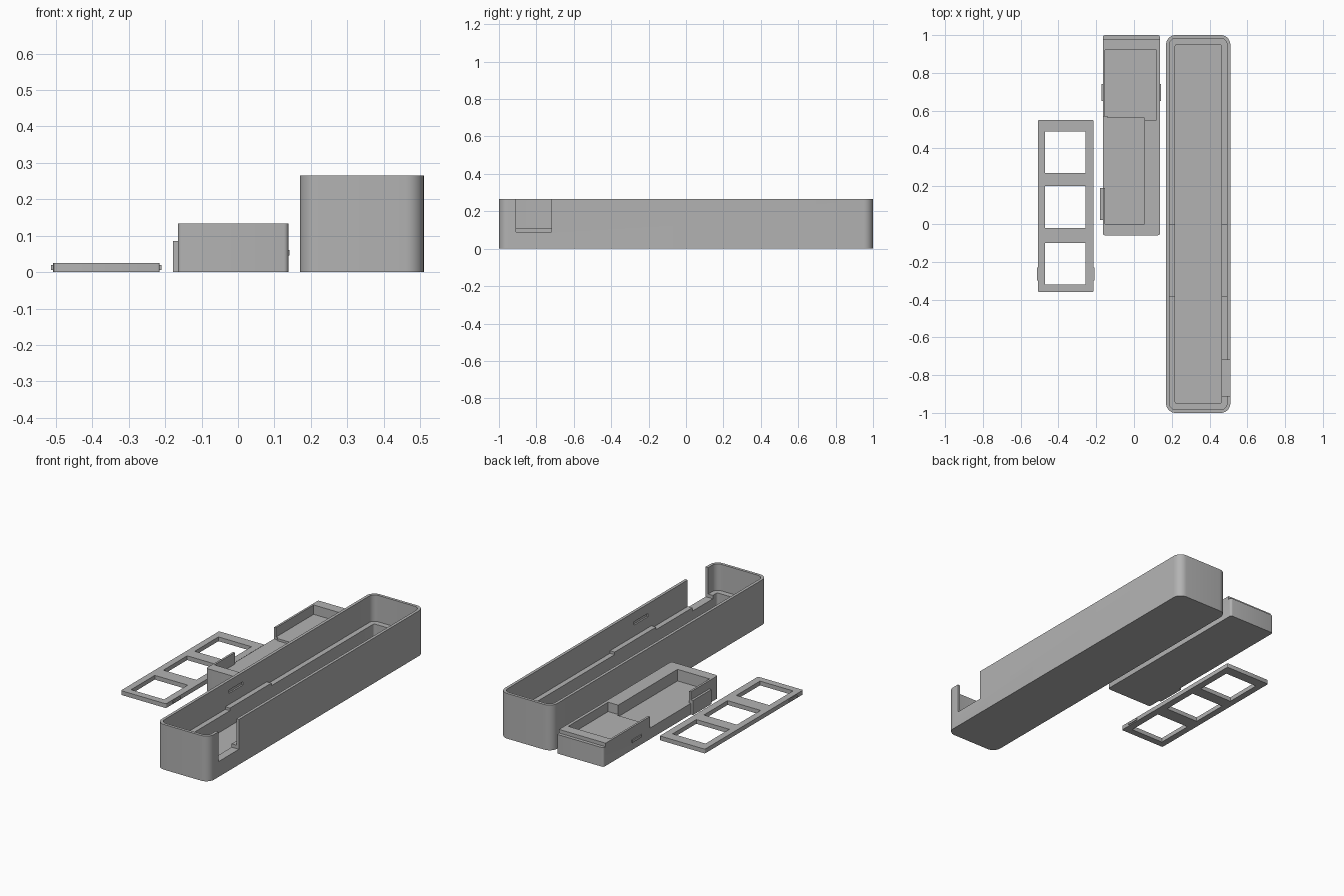
import bpy, bmesh, math

if "Cube" in bpy.data.objects:
    bpy.data.objects.remove(bpy.data.objects["Cube"])

grey = bpy.data.materials.new("grey_plastic")
grey.diffuse_color = (0.45, 0.45, 0.45, 1)
grey.use_nodes = True
grey.node_tree.nodes["Principled BSDF"].inputs["Base Color"].default_value = grey.diffuse_color


def block(name, x0, x1, y0, y1, z0, z1, r=0.0, seg=8):
    """Upright block with optionally rounded vertical corners."""
    pts = []
    if r > 0:
        corners = [(x1 - r, y1 - r), (x0 + r, y1 - r), (x0 + r, y0 + r), (x1 - r, y0 + r)]
        for q, (cx, cy) in enumerate(corners):
            for i in range(seg + 1):
                a = math.pi / 2 * (q + i / seg)
                pts.append((cx + r * math.cos(a), cy + r * math.sin(a)))
    else:
        pts = [(x1, y1), (x0, y1), (x0, y0), (x1, y0)]
    bm = bmesh.new()
    base = bm.faces.new([bm.verts.new((x, y, z0)) for x, y in pts])
    ext = bmesh.ops.extrude_face_region(bm, geom=[base])
    verts = [v for v in ext["geom"] if isinstance(v, bmesh.types.BMVert)]
    bmesh.ops.translate(bm, verts=verts, vec=(0, 0, z1 - z0))
    bmesh.ops.recalc_face_normals(bm, faces=bm.faces)
    me = bpy.data.meshes.new(name)
    bm.to_mesh(me)
    bm.free()
    me.materials.append(grey)
    ob = bpy.data.objects.new(name, me)
    bpy.context.collection.objects.link(ob)
    return ob


def cut(ob, *dims, r=0.0):
    """Subtract a block from an object."""
    cutter = block("cutter", *dims, r=r)
    cutter.hide_render = True
    mod = ob.modifiers.new("cut", "BOOLEAN")
    mod.operation = "DIFFERENCE"
    mod.solver = "EXACT"
    mod.object = cutter
    bpy.context.view_layer.objects.active = ob
    bpy.ops.object.modifier_apply(modifier=mod.name)
    bpy.data.objects.remove(cutter)


def smooth(ob):
    bpy.ops.object.select_all(action="DESELECT")
    ob.select_set(True)
    bpy.context.view_layer.objects.active = ob
    bpy.ops.object.shade_smooth_by_angle(angle=math.radians(30))


# Long case: outer shell, upper cavity down to a ledge, narrower lower pocket
case = block("case", 0.17, 0.51, -1, 1, 0, 0.265, r=0.05)
cut(case, 0.187, 0.493, -0.983, 0.983, 0.11, 0.3, r=0.035)
cut(case, 0.217, 0.463, -0.95, 0.95, 0.02, 0.2, r=0.012)
# Side opening and the clip slots in both long walls
cut(case, 0.463, 0.6, -0.91, -0.72, 0.09, 0.3)
for x0, x1 in ((0.178, 0.2), (0.48, 0.502)):
    cut(case, x0, x1, -0.35, -0.22, 0.19, 0.21)
smooth(case)

# Low rails on the case ledge
for side, x0, x1 in (("left", 0.186, 0.217), ("right", 0.463, 0.494)):
    block("case_rail_" + side, x0, x1, -0.385, 0, 0.105, 0.125)

# Tray: solid body with a shallow rear recess and a front pocket
tray = block("tray", -0.165, 0.138, -0.06, 1, 0, 0.133, r=0.012, seg=4)
cut(tray, -0.153, 0.12, 0.55, 0.92, 0.078, 0.2)
cut(tray, -0.153, 0.055, 0, 0.56, 0.065, 0.2)
# Gap in the left wall and the step along the rear edge
cut(tray, -0.2, -0.14, 0.19, 0.57, 0.065, 0.2)
cut(tray, -0.2, 0.2, 0.98, 1.1, 0.112, 0.2)
smooth(tray)

# Tray side tab and snap bumps
block("tray_tab", -0.179, -0.16, 0.02, 0.19, 0, 0.085)
for side, x0, x1 in (("left", -0.171, -0.16), ("right", 0.13, 0.142)):
    block("tray_bump_" + side, x0, x1, 0.65, 0.74, 0.045, 0.06)

# Frame with three square windows and a snap bump on each side
frame = block("frame", -0.508, -0.215, -0.36, 0.55, 0, 0.025, r=0.006, seg=3)
for y in (-0.32, -0.02, 0.27):
    cut(frame, -0.47, -0.256, y, y + 0.22, -0.1, 0.1)
smooth(frame)
for side, x0, x1 in (("left", -0.513, -0.5), ("right", -0.22, -0.21)):
    block("frame_bump_" + side, x0, x1, -0.3, -0.23, 0.006, 0.019)
